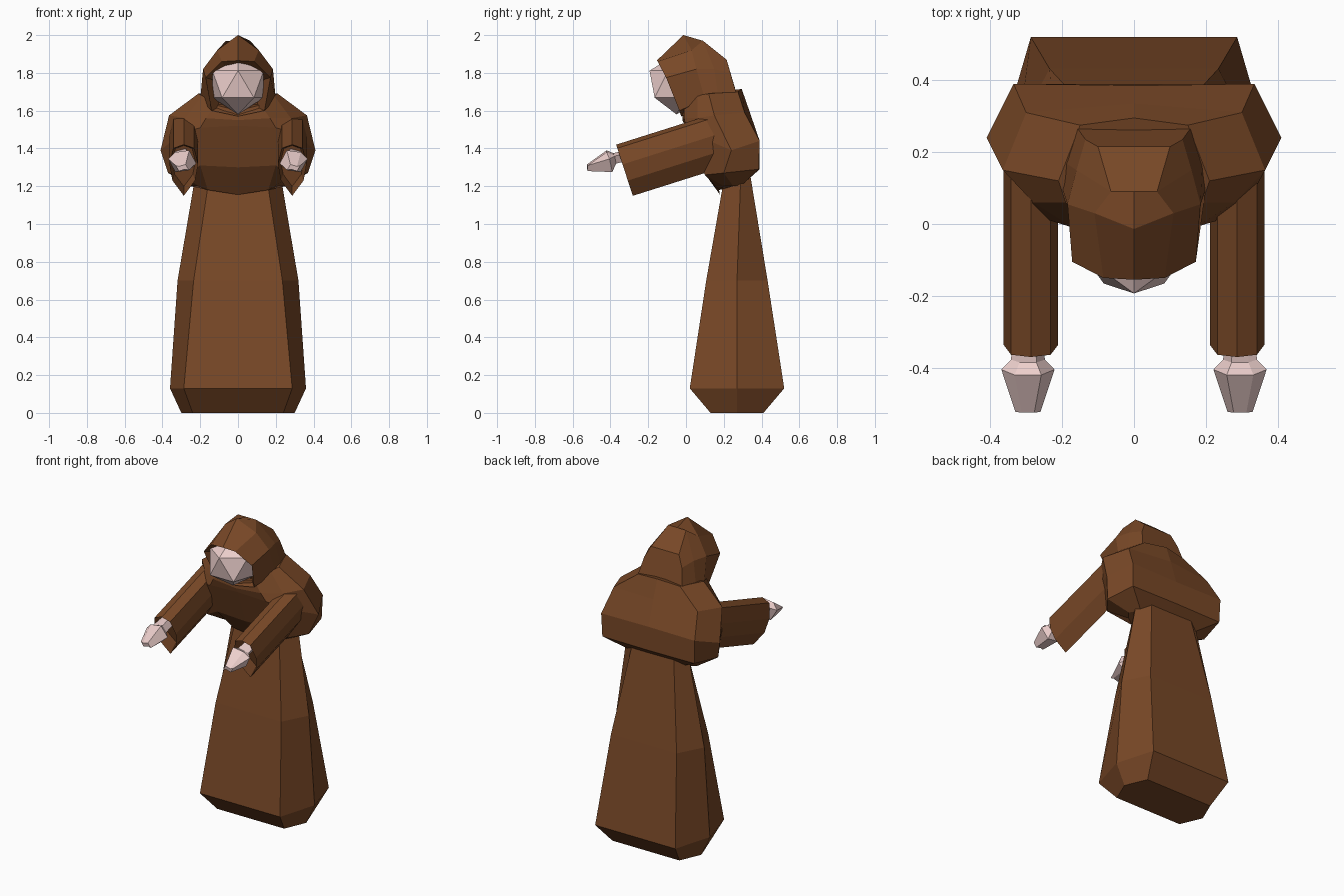
import bpy, bmesh, math
from mathutils import Vector

if "Cube" in bpy.data.objects:
    bpy.data.objects.remove(bpy.data.objects["Cube"])


def material(name, color):
    m = bpy.data.materials.new(name)
    m.diffuse_color = (*color, 1)
    m.use_nodes = True
    m.node_tree.nodes["Principled BSDF"].inputs["Base Color"].default_value = m.diffuse_color
    return m


cloth = material("brown_cloth", (0.19, 0.065, 0.02))
skin = material("pale_skin", (0.84, 0.62, 0.60))


def loft(name, rings, mat, flip_x=1):
    """Skin a list of closed rings with equal point counts and cap both ends."""
    bm = bmesh.new()
    loops = [[bm.verts.new((x * flip_x, y, z)) for x, y, z in r] for r in rings]
    n = len(loops[0])
    for a, b in zip(loops, loops[1:]):
        for i in range(n):
            j = (i + 1) % n
            bm.faces.new((a[i], a[j], b[j], b[i]))
    bm.faces.new(loops[0])
    bm.faces.new(loops[-1])
    bmesh.ops.recalc_face_normals(bm, faces=bm.faces)
    me = bpy.data.meshes.new(name)
    bm.to_mesh(me)
    bm.free()
    me.materials.append(mat)
    ob = bpy.data.objects.new(name, me)
    bpy.context.collection.objects.link(ob)
    return ob


def mirrored(half):
    """Complete a half ring whose first and last points lie on x = 0."""
    return half + [(-x, y, z) for x, y, z in half[-2:0:-1]]


# skirt: six-sided tapering robe; z, side x, corner x, front y, middle y, back y
skirt = [(0.00, 0.30, 0.24, 0.13, 0.27, 0.41),
         (0.13, 0.36, 0.287, 0.02, 0.27, 0.52),
         (0.70, 0.32, 0.235, 0.107, 0.27, 0.432),
         (1.26, 0.225, 0.15, 0.205, 0.29, 0.34)]
loft("robe_skirt", [mirrored([(0, f, z), (c, f, z), (s, m, z), (c, b, z), (0, b, z)])
                    for z, s, c, f, m, b in skirt], cloth)

# leaning upper body, from the waist to the neck
torso = [
    [(0, .18, 1.155), (.16, .175, 1.18), (.21, .2, 1.2), (.25, .25, 1.2), (.2, .3, 1.21), (0, .3, 1.21)],
    [(0, .075, 1.3), (.2, .075, 1.31), (.29, .1, 1.26), (.37, .2, 1.27), (.33, .385, 1.29), (0, .39, 1.29)],
    [(0, -.005, 1.52), (.2, .0, 1.51), (.3, .03, 1.48), (.41, .24, 1.39), (.335, .39, 1.44), (0, .385, 1.44)],
    [(0, -.02, 1.55), (.17, -.01, 1.56), (.28, .06, 1.56), (.365, .15, 1.575), (.3, .31, 1.59), (0, .335, 1.6)],
    [(0, -.01, 1.6), (.12, -.01, 1.63), (.19, .06, 1.68), (.21, .12, 1.69), (.15, .275, 1.7), (0, .295, 1.715)],
]
loft("robe_torso", [mirrored(r) for r in torso], cloth)

# hood: recessed opening, rim, crest and back
hood = [
    [(0, -.06, 1.83), (.06, -.06, 1.82), (.12, -.03, 1.76), (.1, .0, 1.62), (0, .02, 1.6)],
    [(0, -.155, 1.865), (.085, -.15, 1.86), (.172, -.105, 1.775), (.14, -.035, 1.6), (0, -.025, 1.57)],
    [(0, -.014, 2.0), (.11, .03, 1.92), (.185, .055, 1.82), (.2, .1, 1.66), (0, .1, 1.6)],
    [(0, .09, 1.97), (.064, .09, 1.97), (.16, .15, 1.82), (.19, .17, 1.68), (0, .15, 1.6)],
    [(0, .215, 1.87), (.10, .215, 1.87), (.135, .235, 1.8), (.16, .27, 1.68), (0, .28, 1.65)],
]
loft("hood", [mirrored(r) for r in hood], cloth)

# face inside the hood
bpy.ops.mesh.primitive_ico_sphere_add(subdivisions=1, radius=0.16,
                                      location=(0, -0.05, 1.74),
                                      rotation=(0, 0, -math.pi / 2))
face = bpy.context.object
face.name = "face"
face.data.materials.append(skin)


# sleeves: drooping cross-section swept from shoulder to open cuff
def sleeve_ring(y, z, scale=1.0):
    down = Vector((0, 0.31, -0.95))
    half = [(0, 0), (.055, .02), (.076, .11), (.06, .2), (0, .285)]
    ring = half + [(-u, v) for u, v in half[-2:0:-1]]
    return [Vector((.287 + u * scale, y, z)) + down * (.14 + (v - .14) * scale)
            for u, v in ring]


# hands: wrist, knuckles and blunt finger tips; y top, y bottom, z top, z bottom, half width
hand = [(-.28, -.28, 1.40, 1.34, .04),
        (-.385, -.37, 1.375, 1.32, .047),
        (-.42, -.39, 1.39, 1.275, .074),
        (-.525, -.52, 1.315, 1.28, .035)]


def hand_ring(yt, yb, zt, zb, w):
    ym, zm = (yt + yb) / 2, (zt + zb) / 2
    c = .295
    return [(c - w * .5, yt, zt), (c + w * .5, yt, zt - .01), (c + w, ym, zm + .012),
            (c + w * .5, yb, zb), (c - w * .5, yb, zb + .01), (c - w, ym, zm - .012)]


for side, s in (("right", 1), ("left", -1)):
    loft(side + "_sleeve", [sleeve_ring(.12, 1.575), sleeve_ring(-.37, 1.42),
                            sleeve_ring(-.30, 1.442, .8)], cloth, s)
    loft(side + "_hand", [hand_ring(*r) for r in hand], skin, s)
